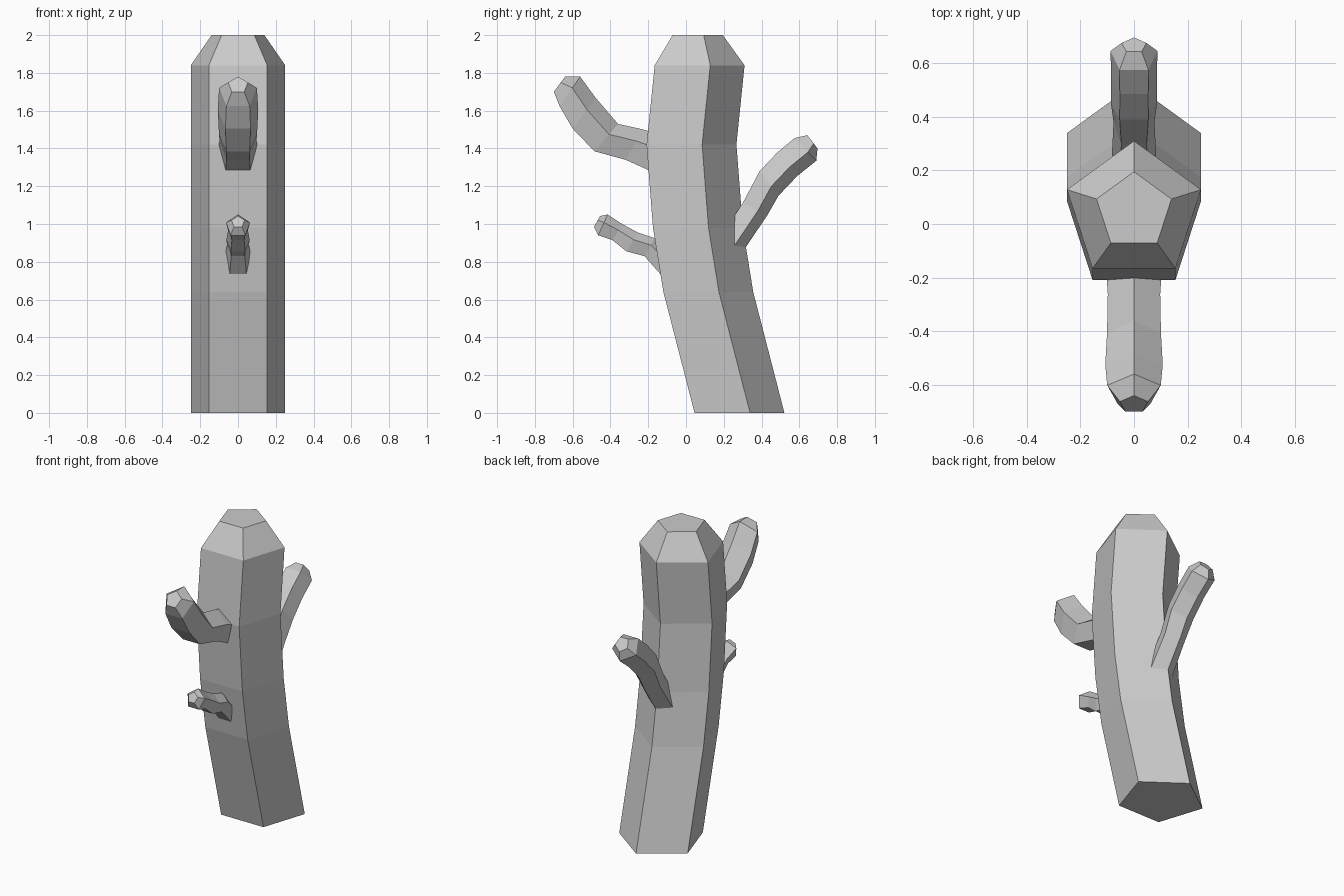
import bpy, bmesh
from math import sin, cos, tau
from mathutils import Vector

if "Cube" in bpy.data.objects:
    bpy.data.objects.remove(bpy.data.objects["Cube"])

SPAN = 1 + cos(tau / 10)  # point-to-flat depth of a unit pentagon


def limb(name, rings):
    """Skin pentagon rings, each given as (y, z) of its point and (y, z) of its flat side."""
    bm = bmesh.new()
    loops = []
    for py, pz, fy, fz in rings:
        point, flat = Vector((0, py, pz)), Vector((0, fy, fz))
        axis = (point - flat) / SPAN
        r = axis.length
        centre = point - axis
        loops.append([bm.verts.new(centre + axis * cos(tau * k / 5)
                                   + Vector((r * sin(tau * k / 5), 0, 0)))
                      for k in range(5)])
    for a, b in zip(loops, loops[1:]):
        for k in range(5):
            j = (k + 1) % 5
            bm.faces.new((a[k], a[j], b[j], b[k]))
    bm.faces.new(loops[0])
    bm.faces.new(loops[-1])
    bmesh.ops.recalc_face_normals(bm, faces=bm.faces)
    mesh = bpy.data.meshes.new(name)
    bm.to_mesh(mesh)
    bm.free()
    obj = bpy.data.objects.new(name, mesh)
    bpy.context.collection.objects.link(obj)
    return obj


# Curved trunk: height, centre y, radius
trunk = [(0, .258, .263), (.64, .093, .263), (.98, .038, .263),
         (1.42, .004, .263), (1.84, .047, .263), (2, .048, .147)]
limb("trunk", [(y + r, z, y + r - SPAN * r, z) for z, y, r in trunk])

# Thick upper branch at the front
limb("upper_front_branch", [
    (-.06, 1.45, -.12, 1.25), (-.225, 1.50, -.32, 1.34), (-.36, 1.53, -.485, 1.385),
    (-.48, 1.67, -.60, 1.505), (-.56, 1.78, -.67, 1.625), (-.64, 1.78, -.70, 1.70)])

# Small lower branch at the front
limb("lower_front_branch", [
    (-.08, .84, -.10, .695), (-.165, .925, -.22, .83), (-.255, .955, -.315, .855),
    (-.335, .998, -.39, .915), (-.415, 1.05, -.465, .94), (-.455, 1.042, -.487, .985)])

# Branch at the back, rising outwards
limb("back_branch", [
    (.315, .875, .16, .90), (.43, 1.045, .30, 1.11), (.49, 1.15, .39, 1.28),
    (.59, 1.255, .485, 1.38), (.69, 1.335, .575, 1.455), (.696, 1.40, .643, 1.47)])
